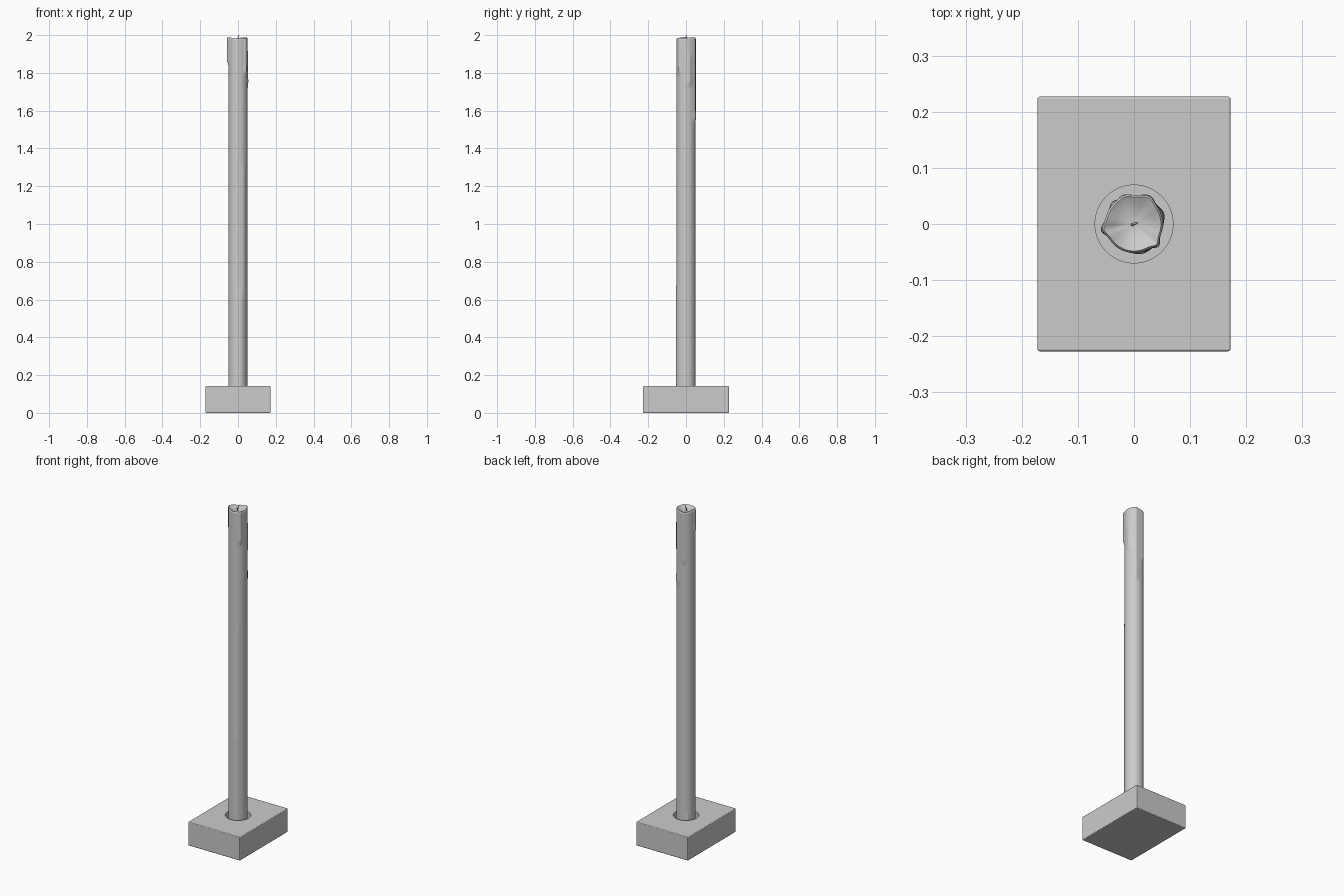
import bpy, bmesh
from math import cos, sin, pi, radians, exp, sqrt

if "Cube" in bpy.data.objects:
    bpy.data.objects.remove(bpy.data.objects["Cube"])

SEG = 96
RADIUS = 0.0515
FLOOR = 0.07      # floor of the socket in the base
TOP = 1.985

# wax drips: angle, half width (degrees), bottom z, top z, bulge
DRIPS = [
    (190, 11, 1.84, 2.1, 0.0065),
    (318, 10, 1.78, 2.1, 0.0060),
    (60, 15, 1.53, 2.1, 0.0050),
    (20, 16, 1.72, 1.93, 0.0040),
    (110, 12, 1.66, 2.1, 0.0030),
    (285, 14, 0.00, 0.68, 0.0035),
    (305, 12, 0.00, 1.34, 0.0020),
    (135, 9, 0.00, 0.19, 0.0040),
]


def finish(bm, name, angle=35):
    bmesh.ops.recalc_face_normals(bm, faces=bm.faces)
    mesh = bpy.data.meshes.new(name)
    bm.to_mesh(mesh)
    bm.free()
    obj = bpy.data.objects.new(name, mesh)
    bpy.context.collection.objects.link(obj)
    bpy.ops.object.select_all(action='DESELECT')
    obj.select_set(True)
    bpy.context.view_layer.objects.active = obj
    if angle:
        bpy.ops.object.shade_smooth_by_angle(angle=radians(angle))
    return obj


def bridge(bm, a, b):
    n = len(a)
    for i in range(n):
        j = (i + 1) % n
        bm.faces.new((a[i], a[j], b[j], b[i]))


def clamp(t):
    t = max(0.0, min(1.0, t))
    return t * t * (3 - 2 * t)


def body_radius(ang, z):
    r = RADIUS
    for a, w, z0, z1, bulge in DRIPS:
        d = (ang - a + 180) % 360 - 180
        fade = clamp((z - z0) / 0.03) * clamp((z1 - z) / 0.06)
        bead = 1 + 0.35 * exp(-((z - z0 - 0.035) / 0.025) ** 2)
        r += bulge * bead * fade * exp(-(d / w) ** 2)
    return r


# Base block with a round socket
bm = bmesh.new()
bmesh.ops.create_cube(bm, size=1)
for v in bm.verts:
    v.co.x *= 0.344
    v.co.y *= 0.454
    v.co.z = (v.co.z + 0.5) * 0.142
bmesh.ops.bevel(bm, geom=bm.edges[:], offset=0.004, segments=3,
                profile=0.5, affect='EDGES')
base = finish(bm, "base_block", 0)

bm = bmesh.new()
bmesh.ops.create_cone(bm, cap_ends=True, segments=SEG, radius1=0.0695,
                      radius2=0.0695, depth=0.2)
bmesh.ops.translate(bm, verts=bm.verts, vec=(0, 0, FLOOR + 0.1))
cutter = finish(bm, "socket_cutter", 0)
cutter.hide_render = True
cutter.hide_set(True)

cut = base.modifiers.new("socket", 'BOOLEAN')
cut.operation = 'DIFFERENCE'
cut.solver = 'EXACT'
cut.object = cutter
bpy.context.view_layer.objects.active = base
bpy.ops.object.modifier_apply(modifier="socket")
bpy.data.objects.remove(cutter, do_unlink=True)
bpy.ops.object.shade_smooth_by_angle(angle=radians(35))

# Candle body: rings up the side, wavy rim, dished top
bm = bmesh.new()
rings = []


def add_ring(radius_at, z_at):
    ring = []
    for i in range(SEG):
        deg = 360 * i / SEG
        r, t = radius_at(deg), radians(deg)
        ring.append(bm.verts.new((r * cos(t), r * sin(t), z_at(deg))))
    if rings:
        bridge(bm, rings[-1], ring)
    rings.append(ring)


def rim(deg):
    return TOP + 0.003 * sin(radians(2 * deg + 40)) - 0.002 * cos(radians(3 * deg))


levels = [FLOOR + (1.5 - FLOOR) * i / 70 for i in range(70)]
levels += [1.5 + 0.47 * i / 47 for i in range(48)]
for z in levels:
    add_ring(lambda d: body_radius(d, z), lambda d: z)
for inset, drop in ((0.0, 0.006), (0.0012, 0.002), (0.0035, 0.0), (0.007, 0.002)):
    add_ring(lambda d: body_radius(d, TOP) - inset, lambda d: rim(d) - drop)
for f in (0.75, 0.5, 0.25, 0.08):
    add_ring(lambda d: f * (body_radius(d, TOP) - 0.007),
             lambda d: TOP - 0.017 + (rim(d) - TOP + 0.015) * f * f)
bm.faces.new(rings[-1])
bm.faces.new(rings[0][::-1])
finish(bm, "candle_body", 60)

# Wick: short bent tapered tube
bm = bmesh.new()
path = [(-0.003, -0.001, 1.955), (-0.003, -0.001, 1.975), (-0.001, 0, 1.986),
        (0.003, 0.001, 1.994), (0.006, 0.002, 2.0)]
prev = None
for k, (x, y, z) in enumerate(path):
    r = 0.003 - 0.0003 * k
    ring = [bm.verts.new((x + r * cos(2 * pi * i / 12),
                          y + r * sin(2 * pi * i / 12), z)) for i in range(12)]
    if prev:
        bridge(bm, prev, ring)
    else:
        bm.faces.new(ring[::-1])
    prev = ring
bm.faces.new(prev)
finish(bm, "wick", 40)
